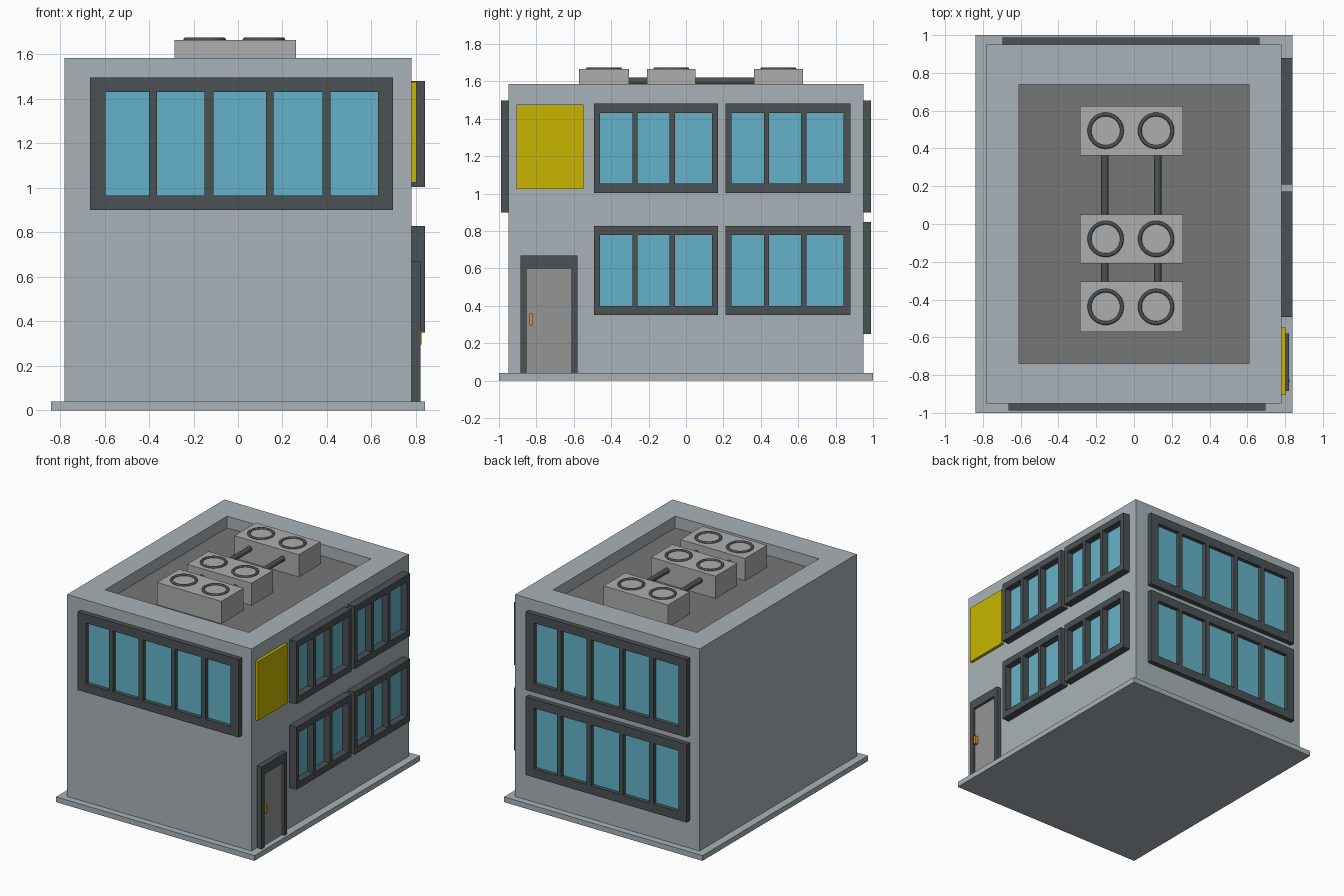
import bpy, bmesh, math
from mathutils import Matrix

if "Cube" in bpy.data.objects:
    bpy.data.objects.remove(bpy.data.objects["Cube"])


def mat(name, *rgb):
    m = bpy.data.materials.new(name)
    m.diffuse_color = (*rgb, 1)
    m.use_nodes = True
    m.node_tree.nodes["Principled BSDF"].inputs["Base Color"].default_value = m.diffuse_color
    return m


WALL = mat("wall_grey", 0.40, 0.45, 0.48)
DARK = mat("dark_frame", 0.07, 0.085, 0.09)
GLASS = mat("glass_blue", 0.13, 0.45, 0.58)
ROOF = mat("roof_grey", 0.18, 0.18, 0.18)
UNIT = mat("unit_grey", 0.42, 0.42, 0.42)
DOOR = mat("door_grey", 0.30, 0.30, 0.30)
YELLOW = mat("sign_yellow", 0.58, 0.46, 0.0)
ORANGE = mat("handle_orange", 0.70, 0.30, 0.02)


def finish(bm, name, *mats):
    bmesh.ops.recalc_face_normals(bm, faces=bm.faces)
    me = bpy.data.meshes.new(name)
    bm.to_mesh(me)
    bm.free()
    ob = bpy.data.objects.new(name, me)
    bpy.context.collection.objects.link(ob)
    for m in mats:
        me.materials.append(m)
    return ob


def box_bm(x, y, z):
    bm = bmesh.new()
    bmesh.ops.create_cube(bm, size=1)
    for v in bm.verts:
        v.co = [r[0] if c < 0 else r[1] for c, r in zip(v.co, (x, y, z))]
    return bm


def box(name, m, x, y, z):
    return finish(box_bm(x, y, z), name, m)


def frame(name, us, vs, depth, wall, holes):
    """Wall frame: grid of bars from cut positions, openings removed, extruded outwards."""
    bm = bmesh.new()
    grid = [[bm.verts.new((u, v, 0)) for v in vs] for u in us]
    for i in range(len(us) - 1):
        for j in range(len(vs) - 1):
            if (i, j) not in holes:
                bm.faces.new((grid[i][j], grid[i + 1][j], grid[i + 1][j + 1], grid[i][j + 1]))
    bmesh.ops.delete(bm, geom=[v for v in bm.verts if not v.link_faces], context='VERTS')
    ext = bmesh.ops.extrude_face_region(bm, geom=bm.faces[:], use_keep_orig=True)
    bmesh.ops.translate(bm, vec=(0, 0, depth),
                        verts=[g for g in ext["geom"] if isinstance(g, bmesh.types.BMVert)])
    bm.transform(wall)
    return finish(bm, name, DARK)


def window(name, us, vs, depth, wall):
    frame(name + "_frame", us, vs, depth, wall, {(i, 1) for i in range(1, len(us) - 2, 2)})
    bm = box_bm((us[0] + .02, us[-1] - .02), (vs[0] + .02, vs[-1] - .02), (0, 0.008))
    bm.transform(wall)
    finish(bm, name + "_glass", GLASS)


# wall placements: local (u, v, outwards)
RIGHT = Matrix(((0, 0, 1, 0.78), (1, 0, 0, 0), (0, 1, 0, 0), (0, 0, 0, 1)))
FRONT = Matrix(((1, 0, 0, 0), (0, 0, -1, -0.95), (0, 1, 0, 0), (0, 0, 0, 1)))
BACK = Matrix.Rotation(math.pi, 4, 'Z') @ FRONT

# base slab
box("base_slab", WALL, (-.84, .84), (-1, 1), (0, .04))

# building body with sunken roof
bm = box_bm((-.78, .78), (-.95, .95), (.04, 1.585))
bm.faces.ensure_lookup_table()
top = max(bm.faces, key=lambda f: f.calc_center_median().z)
bmesh.ops.inset_region(bm, faces=[top], thickness=0.1)
for v in top.verts:
    v.co.x = math.copysign(.608, v.co.x)
    v.co.y = math.copysign(.738, v.co.y)
floor = bmesh.ops.extrude_discrete_faces(bm, faces=[top])["faces"][0]
bmesh.ops.translate(bm, verts=floor.verts[:], vec=(0, 0, -.09))
floor.material_index = 1
finish(bm, "building_body", WALL, ROOF)

# wide windows on front and back
wide = [-.665, -.595, -.40, -.365, -.15, -.11, .125, .16, .38, .415, .63, .697]
upper, lower = [.90, .965, 1.43, 1.497], [.25, .315, .78, .847]
window("front_window", wide, upper, .038, FRONT)
window("back_upper_window", wide, upper, .038, BACK)
window("back_lower_window", wide, lower, .038, BACK)

# four windows on the right side
near = [-.493, -.46, -.287, -.26, -.088, -.06, .14, .172]
far = [.21, .243, .416, .443, .615, .643, .843, .88]
for row, z in (("lower", .35), ("upper", 1.003)):
    vs = [z, z + .05, z + .428, z + .478]
    window(f"side_{row}_near_window", near, vs, .06, RIGHT)
    window(f"side_{row}_far_window", far, vs, .06, RIGHT)

# door
frame("door_frame", [-.885, -.852, -.612, -.58], [.04, .60, .668], .04, RIGHT, {(1, 0)})
box("door_panel", DOOR, (.77, .80), (-.86, -.60), (.04, .61))
box("door_handle", ORANGE, (.79, .824), (-.838, -.82), (.295, .36))

# blank sign board
box("sign_board", YELLOW, (.77, .803), (-.905, -.548), (1.025, 1.477))

# rooftop units with fan rings
for n, (y0, y1) in enumerate(((-.572, -.305), (-.208, .05), (.363, .625))):
    box(f"roof_unit_{n}", UNIT, (-.285, .26), (y0, y1), (1.495, 1.665))
    for x in (-.15, .117):
        bpy.ops.mesh.primitive_torus_add(location=(x, (y0 + y1) / 2, 1.666), major_radius=.086,
                                         minor_radius=.010, major_segments=40, minor_segments=10)
        ring = bpy.context.object
        ring.name = f"fan_ring_{n}"
        ring.data.materials.append(DARK)
        bpy.ops.object.shade_smooth()

# pipes linking the units
for x in (-.155, .125):
    bpy.ops.mesh.primitive_cylinder_add(vertices=24, radius=.02, depth=.76, location=(x, .02, 1.60),
                                        rotation=(math.pi / 2, 0, 0))
    pipe = bpy.context.object
    pipe.name = "roof_pipe"
    pipe.data.materials.append(DARK)
    bpy.ops.object.shade_smooth_by_angle()
